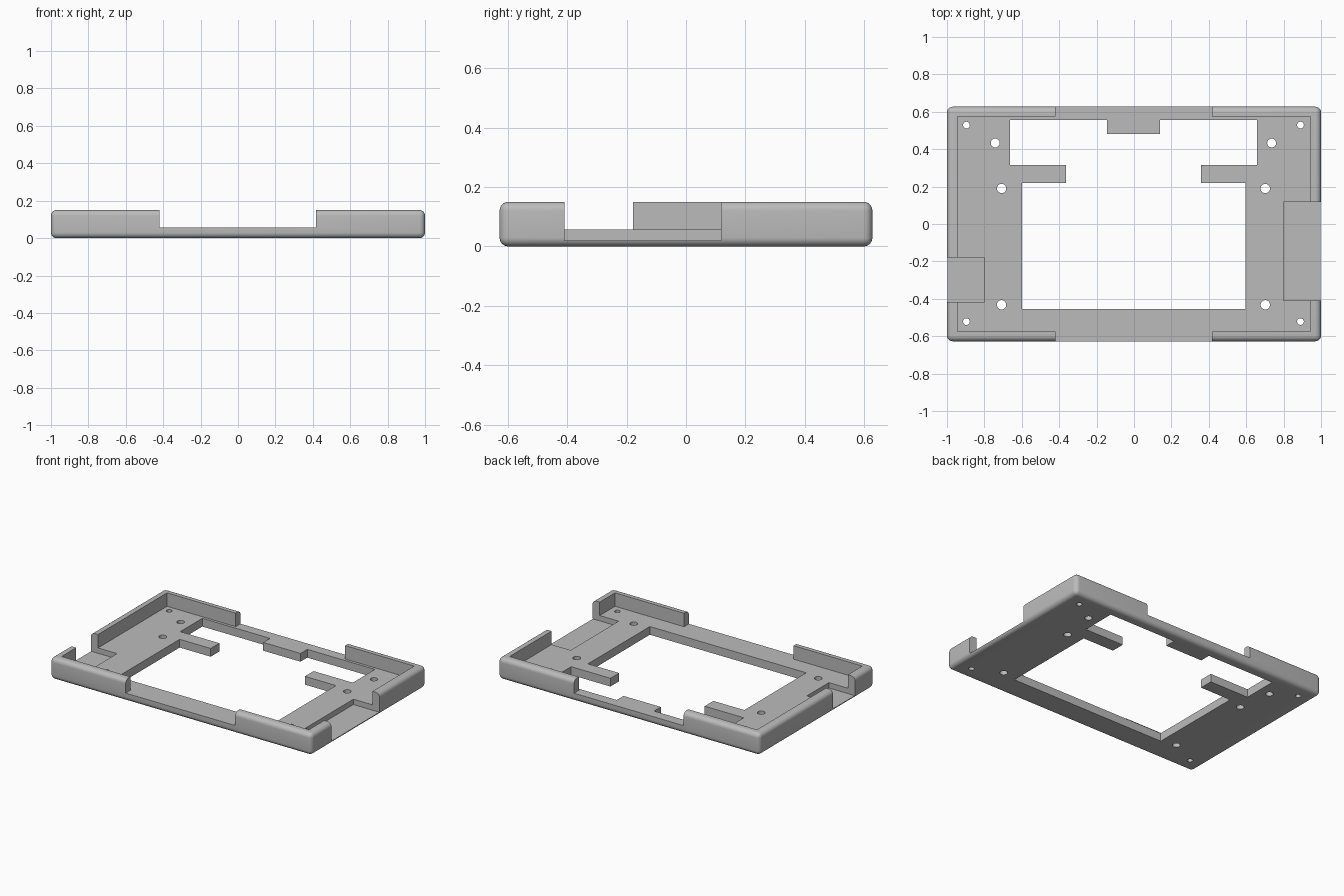
import bpy
import bmesh
from mathutils import Matrix

cube = bpy.data.objects.get("Cube")
if cube:
    bpy.data.objects.remove(cube, do_unlink=True)

HALF_X, HALF_Y, HEIGHT = 1.0, 0.627, 0.15
FLOOR, POCKET, TOP = 0.057, 0.02, 0.3
WALL, FILLET = 0.055, 0.03

grey = bpy.data.materials.new("plain grey")
grey.use_nodes = True
colour = (0.5, 0.5, 0.5, 1)
grey.diffuse_color = colour
grey.node_tree.nodes["Principled BSDF"].inputs["Base Color"].default_value = colour


def finish(name, bm):
    mesh = bpy.data.meshes.new(name)
    bm.to_mesh(mesh)
    bm.free()
    obj = bpy.data.objects.new(name, mesh)
    bpy.context.collection.objects.link(obj)
    mesh.materials.append(grey)
    return obj


def box(name, x0, x1, y0, y1, z0, z1, fillet=0):
    bm = bmesh.new()
    centre = Matrix.Translation(((x0 + x1) / 2, (y0 + y1) / 2, (z0 + z1) / 2))
    size = Matrix.Diagonal((x1 - x0, y1 - y0, z1 - z0, 1))
    bmesh.ops.create_cube(bm, size=1, matrix=centre @ size)
    if fillet:
        bmesh.ops.bevel(bm, geom=bm.edges[:], offset=fillet, segments=6,
                        profile=0.5, affect='EDGES')
    return finish(name, bm)


def prism(name, outline):
    """Vertical cutter from a plan outline."""
    bm = bmesh.new()
    face = bm.faces.new([bm.verts.new((x, y, -TOP)) for x, y in outline])
    top = bmesh.ops.extrude_face_region(bm, geom=[face])["geom"]
    bmesh.ops.translate(bm, vec=(0, 0, 2 * TOP),
                        verts=[v for v in top if isinstance(v, bmesh.types.BMVert)])
    bmesh.ops.recalc_face_normals(bm, faces=bm.faces[:])
    return finish(name, bm)


def hole(x, y, radius):
    bm = bmesh.new()
    bmesh.ops.create_cone(bm, cap_ends=True, segments=24, radius1=radius,
                          radius2=radius, depth=1, matrix=Matrix.Translation((x, y, 0)))
    return finish("screw_hole_cutter", bm)


# Rounded outer block
tray = box("mounting_tray", -HALF_X, HALF_X, -HALF_Y, HALF_Y, 0, HEIGHT, FILLET)

# Inside of the rim, front and back gaps, side pockets
in_x, in_y = HALF_X - WALL, HALF_Y - WALL + 0.003
cutters = [
    box("cavity_cutter", -in_x, in_x, -in_y, in_y, FLOOR, TOP),
    box("rim_gap_cutter", -0.42, 0.417, -1, 1, FLOOR, TOP),
    box("left_pocket_cutter", 0.8, 1.2, -0.408, 0.117, POCKET, TOP),
    box("right_pocket_cutter", -1.2, -0.8, -0.417, -0.178, POCKET, TOP),
]

# Central window, leaving two side arms and a back tab
cutters.append(prism("window_cutter", [
    (-0.6, -0.455), (0.595, -0.455), (0.595, 0.22), (0.357, 0.22),
    (0.357, 0.315), (0.657, 0.315), (0.657, 0.556), (0.14, 0.556),
    (0.14, 0.482), (-0.145, 0.482), (-0.145, 0.556), (-0.662, 0.556),
    (-0.662, 0.315), (-0.363, 0.315), (-0.363, 0.22), (-0.6, 0.22)]))

# Screw holes
for side in (-1, 1):
    for x, y, radius in ((0.893, 0.529, 0.018), (0.893, -0.522, 0.018),
                         (0.739, 0.433, 0.024), (0.705, 0.19, 0.025),
                         (0.705, -0.432, 0.025)):
        cutters.append(hole(side * x - 0.003, y, radius))

# Carve everything, then drop the cutters
for cutter in cutters:
    cut = tray.modifiers.new(cutter.name, 'BOOLEAN')
    cut.operation = 'DIFFERENCE'
    cut.solver = 'EXACT'
    cut.object = cutter
    cutter.hide_render = True
bpy.context.view_layer.update()
graph = bpy.context.evaluated_depsgraph_get()
carved = bpy.data.meshes.new_from_object(tray.evaluated_get(graph))
tray.modifiers.clear()
tray.data = carved
carved.materials.clear()
carved.materials.append(grey)
for face in carved.polygons:
    face.material_index = 0
for cutter in cutters:
    bpy.data.objects.remove(cutter, do_unlink=True)

# Smooth fillets with sharp edges kept
bpy.ops.object.select_all(action='DESELECT')
tray.select_set(True)
bpy.context.view_layer.objects.active = tray
bpy.ops.object.shade_smooth_by_angle(angle=0.6)
